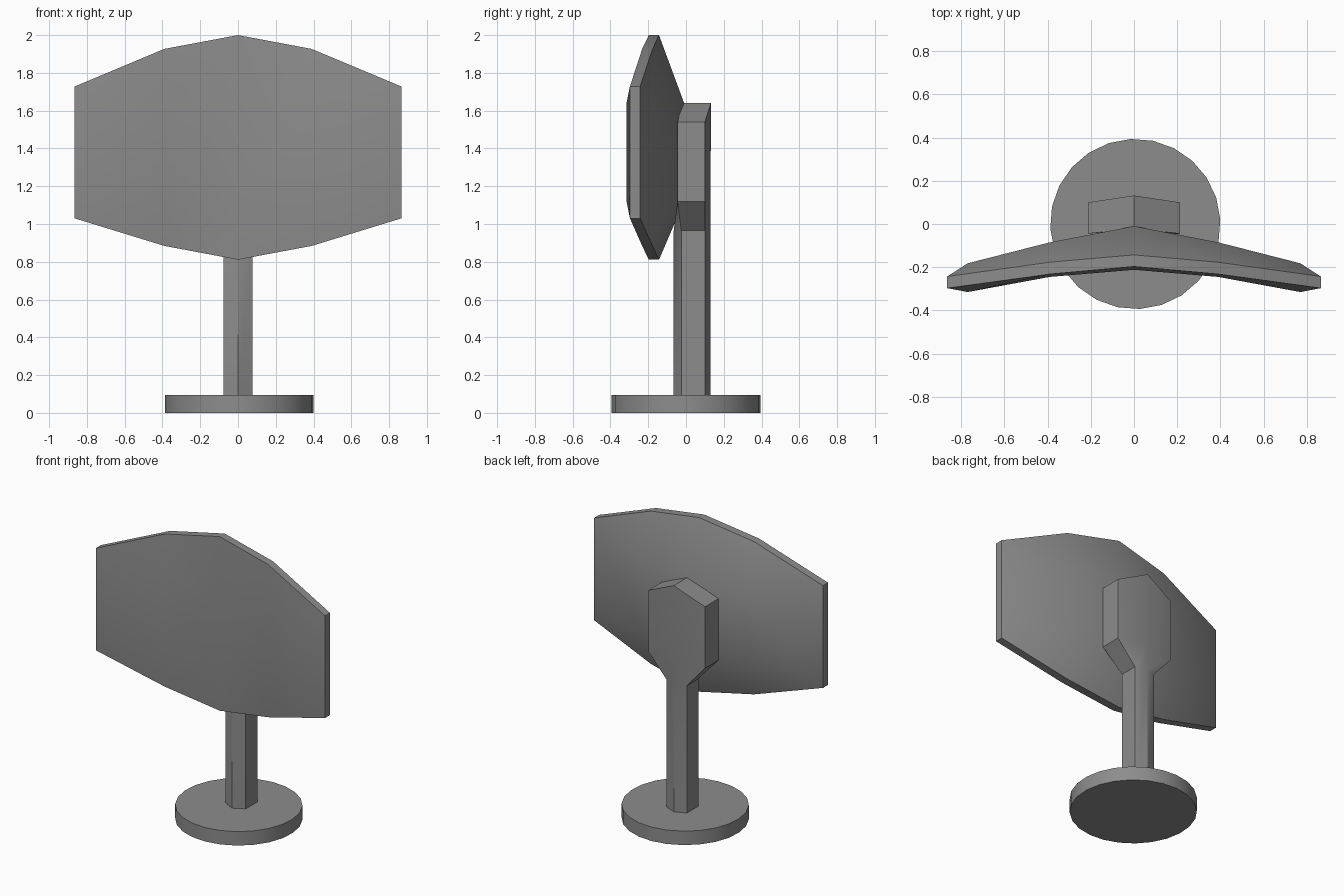
import bpy, bmesh, math

if "Cube" in bpy.data.objects:
    bpy.data.objects.remove(bpy.data.objects["Cube"])

dark = bpy.data.materials.new("dark_grey")
dark.diffuse_color = (0.265, 0.265, 0.265, 1)
dark.use_nodes = True
dark.node_tree.nodes["Principled BSDF"].inputs["Base Color"].default_value = dark.diffuse_color


def finish(name, bm, angle=30):
    bmesh.ops.recalc_face_normals(bm, faces=bm.faces)
    me = bpy.data.meshes.new(name)
    bm.to_mesh(me)
    bm.free()
    me.materials.append(dark)
    ob = bpy.data.objects.new(name, me)
    bpy.context.collection.objects.link(ob)
    bpy.ops.object.select_all(action='DESELECT')
    ob.select_set(True)
    bpy.context.view_layer.objects.active = ob
    bpy.ops.object.shade_smooth_by_angle(angle=math.radians(angle))
    return ob


def bridge(bm, a, b):
    n = len(a)
    for i in range(n):
        j = (i + 1) % n
        bm.faces.new((a[i], a[j], b[j], b[i]))


# Base: round foot
bm = bmesh.new()
bmesh.ops.create_cone(bm, cap_ends=True, segments=24, radius1=0.394,
                      radius2=0.394, depth=0.095)
base = finish("base", bm)
base.location = (0.006, 0, 0.0475)
base.rotation_euler.z = math.radians(3)

# Post: six-sided column flaring into a pointed mounting head
bm = bmesh.new()


def section(hw, front, front_side, back_side, back, z_side, z_mid):
    pts = [(0, front, z_mid), (hw, front_side, z_side), (hw, back_side, z_side),
           (0, back, z_mid), (-hw, back_side, z_side), (-hw, front_side, z_side)]
    return [bm.verts.new(p) for p in pts]


rings = [section(0.076, -0.065, -0.025, 0.10, 0.13, 0.08, 0.08),
         section(0.076, -0.065, -0.025, 0.10, 0.13, 0.965, 0.965),
         section(0.213, -0.025, -0.045, 0.10, 0.13, 1.12, 1.12),
         section(0.213, -0.02, -0.045, 0.10, 0.132, 1.54, 1.64)]
for a, b in zip(rings, rings[1:]):
    bridge(bm, a, b)
bm.faces.new(rings[0])
t = rings[-1]
bm.faces.new((t[0], t[1], t[2], t[3]))
bm.faces.new((t[0], t[3], t[4], t[5]))
finish("post_and_head", bm)

# Panel: swept rim with a shallow front and a deeper back bulge
# columns from centre outward: x, front y, back y, low z, high z
rim = [(0, -0.197, -0.143, 0.811, 2.0), (0.39, -0.232, -0.177, 0.884, 1.927),
       (0.865, -0.297, -0.243, 1.03, 1.728)]
inner = [(0, -0.212, -0.01, 1.12, 1.64), (0.39, -0.245, -0.085, 1.12, 1.64),
         (0.77, -0.315, -0.182, 1.12, 1.64)]
bm = bmesh.new()


def loop(cols, k):
    full = [(-c[0],) + c[1:] for c in cols[:0:-1]] + cols
    low = [bm.verts.new((c[0], c[k], c[3])) for c in full]
    high = [bm.verts.new((c[0], c[k], c[4])) for c in full]
    return low, high


sides = []
for k in (1, 2):
    rl, rh = loop(rim, k)
    il, ih = loop(inner, k)
    outer = rl + rh[::-1]
    bridge(bm, outer, il + ih[::-1])
    for i in range(4):
        bm.faces.new((il[i], il[i + 1], ih[i + 1], ih[i]))
    sides.append(outer)
bridge(bm, *sides)
finish("panel", bm, 35)
